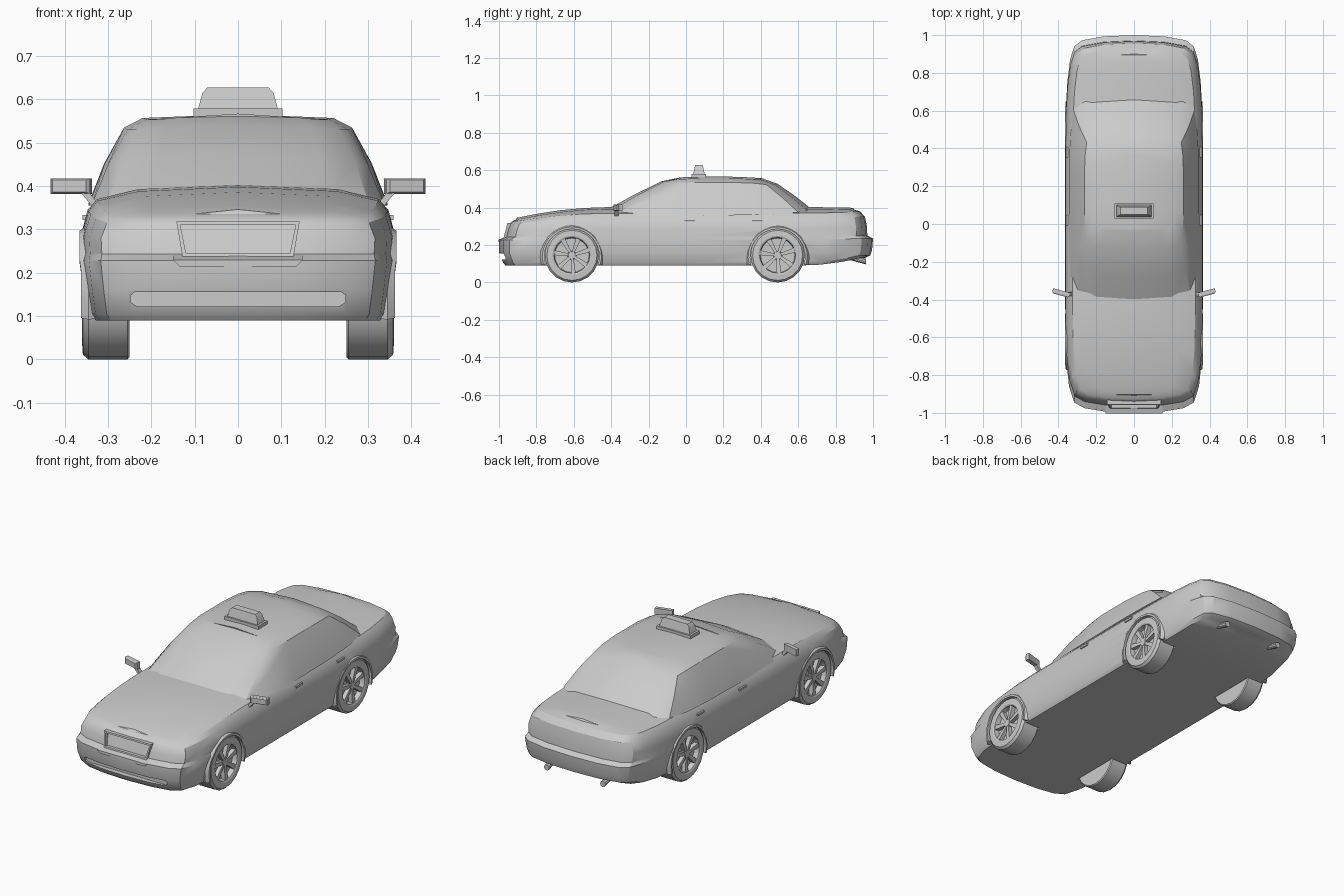
import bpy, bmesh, math
from mathutils import Vector, Matrix

if "Cube" in bpy.data.objects:
    bpy.data.objects.remove(bpy.data.objects["Cube"])


def make(name, bm, angle=30):
    bmesh.ops.recalc_face_normals(bm, faces=bm.faces)
    me = bpy.data.meshes.new(name)
    bm.to_mesh(me)
    bm.free()
    ob = bpy.data.objects.new(name, me)
    bpy.context.collection.objects.link(ob)
    ob["angle"] = angle
    return ob


def finish(ob):
    bpy.ops.object.select_all(action='DESELECT')
    bpy.context.view_layer.objects.active = ob
    ob.select_set(True)
    for m in list(ob.modifiers):
        bpy.ops.object.modifier_apply(modifier=m.name)
    bpy.ops.object.shade_smooth_by_angle(angle=math.radians(ob["angle"]))


def hull(bm, pts):
    vs = [bm.verts.new(p) for p in pts]
    r = bmesh.ops.convex_hull(bm, input=vs)
    junk = [v for v in r["geom_interior"] if isinstance(v, bmesh.types.BMVert)]
    bmesh.ops.delete(bm, geom=junk, context='VERTS')


def box(bm, x, y, z):
    hull(bm, [(a, b, c) for a in x for b in y for c in z])


def mirror(ob):
    m = ob.modifiers.new("mirror", 'MIRROR')
    m.use_axis[0] = True
    m.merge_threshold = 0.0005


def cut(ob, cutter):
    m = ob.modifiers.new("cut", 'BOOLEAN')
    m.operation, m.solver, m.object = 'DIFFERENCE', 'EXACT', cutter


def half_loft(name, rings, crown, bottom):
    """Skin stacked half outlines; caps run across to a centre line."""
    bm = bmesh.new()
    vr = [[bm.verts.new(p) for p in r] for r in rings]
    n = len(vr[0])
    for a, b in zip(vr, vr[1:]):
        for i in range(n - 1):
            bm.faces.new((a[i], a[i + 1], b[i + 1], b[i]))
    for ring, lift in [(vr[-1], crown)] + ([(vr[0], 0)] if bottom else []):
        mid = [ring[0]] + [bm.verts.new((0, v.co.y, v.co.z + lift)) for v in ring[1:-1]] + [ring[-1]]
        for i in range(n - 1):
            f = [ring[i], ring[i + 1], mid[i + 1], mid[i]]
            bm.faces.new(list(dict.fromkeys(f)))
    ob = make(name, bm, 28)
    mirror(ob)
    return ob


# lower body: one plan outline, scaled and lifted per level
PLAN = [(0, -1), (.42, -.993), (.72, -.975), (.87, -.945), (.945, -.86), (.98, -.74), (.995, -.6),
        (1, -.45), (1, 0), (1, .45), (.99, .62), (.97, .75), (.93, .87), (.87, .94), (.76, .972),
        (.45, .993), (0, 1)]
# half width, front, rear, z at nose, z at middle, z at tail
LEVELS = [(.338, .965, .955, .09, .09, .13), (.348, .978, .985, .105, .105, .145),
          (.356, 1, .995, .16, .16, .175), (.364, 1, 1, .228, .23, .235),
          (.361, .965, .97, .243, .245, .25), (.363, .956, .967, .28, .285, .30),
          (.347, .942, .957, .315, .345, .352), (.325, .928, .93, .328, .37, .38),
          (.23, .91, .90, .336, .393, .388)]


def level_z(y, f, m, r):
    t = min(1, max(0, (-.4 - y) / .5))
    u = min(1, max(0, (y - .6) / .33))
    return m + (f - m) * t * t + (r - m) * u * u


body_rings = []
for w, yf, yr, f, m, r in LEVELS:
    ring = []
    for px, py in PLAN:
        y = py * (yf if py < 0 else yr)
        ring.append((px * w, y, level_z(y, f, m, r)))
    body_rings.append(ring)
body = half_loft("body", body_rings, .010, True)

# cabin: belt line, roof edge and crown outlines
BELT = [(0, -.43, .385), (.2, -.41, .38), (.3, -.37, .365), (.338, -.28, .355), (.345, 0, .355),
        (.345, .3, .36), (.337, .48, .365), (.32, .60, .375), (.26, .655, .38), (0, .68, .385)]
ROOF = [(0, -.13, .541), (.17, -.12, .538), (.235, -.1, .53), (.255, -.05, .53), (.263, .05, .535),
        (.263, .25, .535), (.258, .37, .53), (.25, .43, .523), (.19, .475, .523), (0, .49, .527)]
CROWN = [(0, -.03, .561), (.14, -.03, .558), (.19, -.03, .553), (.21, 0, .554), (.22, .08, .557),
         (.22, .22, .557), (.215, .32, .554), (.2, .36, .551), (.15, .4, .55), (0, .42, .552)]
HALF = [((a[0] + b[0]) / 2 * 1.015, (a[1] + b[1]) / 2, (a[2] + b[2]) / 2 + .005)
        for a, b in zip(BELT, ROOF)]
cabin = half_loft("cabin", [BELT, HALF, ROOF, CROWN], .009, False)

# front panel surround, then recesses for panel and lower intake
bm = bmesh.new()
hull(bm, [(s * x, y, z) for s in (-1, 1)
          for x, y, z in [(.128, -.976, .236), (.142, -.955, .318), (.128, -.93, .236), (.142, -.92, .318)]])
surround = make("front_panel_surround", bm)

bm = bmesh.new()
hull(bm, [(s * x, y, z) for s in (-1, 1)
          for x, y, z in [(.12, -1.1, .245), (.133, -1.1, .31), (.12, -.955, .245), (.133, -.935, .31)]])
panel_cut = make("panel_cutter", bm)

bm = bmesh.new()
hull(bm, [(s * x, y, z) for s in (-1, 1) for y in (-1.1, -.955)
          for x, z in [(.232, .122), (.248, .132), (.248, .148), (.238, .156)]])
intake_cut = make("intake_cutter", bm)

bm = bmesh.new()
hull(bm, [(s * x, y, z) for s in (-1, 1)
          for x, y, z in [(.135, -1.002, .215), (.15, -1.002, .23), (.15, -.96, .242), (.135, -.96, .215)]])
finish(make("front_bumper_tab", bm))

cut(surround, panel_cut)
cut(body, panel_cut)
cut(body, intake_cut)
helpers = [panel_cut, intake_cut]

# wheels
R = .145
TYRE = [(.25, 0), (.25, .14), (.255, R), (.345, R), (.358, .134), (.36, .104), (.356, .096), (.33, .092), (.328, 0)]
SEG = 20


def ring_points(x, r, y, z, n=SEG):
    return [(x, y + r * math.cos(2 * math.pi * i / n), z + r * math.sin(2 * math.pi * i / n)) for i in range(n)]


for place, wy in (("front", -.61), ("rear", .49)):
    for side, s in (("right", 1), ("left", -1)):
        # tyre and dished rim
        bm = bmesh.new()
        rows = [[bm.verts.new(p) for p in ring_points(s * x, max(r, .004), wy, R)] for x, r in TYRE]
        for a, b in zip(rows, rows[1:]):
            for i in range(SEG):
                j = (i + 1) % SEG
                bm.faces.new((a[i], a[j], b[j], b[i]))
        bm.faces.new(rows[0])
        bm.faces.new(rows[-1])
        finish(make(f"{place}_{side}_wheel", bm))

        # hub and spokes
        bm = bmesh.new()
        hull(bm, ring_points(s * .32, .026, wy, R, 12) + ring_points(s * .352, .02, wy, R, 12))
        for k in range(7):
            c, d = math.cos(k * math.tau / 7 + .3), math.sin(k * math.tau / 7 + .3)
            hull(bm, [(s * x, wy + r * c - h * d, R + r * d + h * c)
                      for r, w, x1 in ((.012, .007, .349), (.096, .013, .353))
                      for h in (-w, w) for x in (.325, x1)])
        finish(make(f"{place}_{side}_spokes", bm))

        # wheel arch opening
        bm = bmesh.new()
        hull(bm, ring_points(s * .245, .149, wy, .139, 32) + ring_points(s * .45, .149, wy, .139, 32))
        arch_cut = make(f"{place}_{side}_arch_cutter", bm)
        cut(body, arch_cut)
        helpers.append(arch_cut)

        # arch flare
        bm = bmesh.new()
        rows = []
        for k in range(17):
            a = math.radians(-16 + k * 212 / 16)
            y, z = math.cos(a), math.sin(a)
            out = .366 if abs(y) < .8 else .362
            rows.append([bm.verts.new((s * x, wy + r * y, .139 + r * z))
                         for x, r in ((.33, .147), (out, .147), (out, .158), (.345, .17), (.33, .165))])
        for a, b in zip(rows, rows[1:]):
            for i in range(5):
                j = (i + 1) % 5
                bm.faces.new((a[i], a[j], b[j], b[i]))
        bm.faces.new(rows[0])
        bm.faces.new(rows[-1])
        finish(make(f"{place}_{side}_arch_flare", bm))

for ob in (surround, body, cabin):
    finish(ob)
for ob in helpers:
    ob.hide_render = True
    ob.hide_set(True)

# door mirrors
bm = bmesh.new()
box(bm, (-.047, .047), (-.012, .008), (-.018, .018))
hull(bm, [(x, -.019, z) for x in (-.04, .04) for z in (-.014, .014)] +
     [(x, -.011, z) for x in (-.047, .047) for z in (-.018, .018)])
bmesh.ops.transform(bm, matrix=Matrix.Translation((.384, -.36, .4)) @ Matrix.Rotation(math.radians(15), 4, 'Z'),
                    verts=bm.verts)
hull(bm, [(x, y, z) for x, z in ((.32, .355), (.335, .352), (.345, .388), (.362, .384)) for y in (-.382, -.36)])
ob = make("door_mirrors", bm)
mirror(ob)
finish(ob)

# door handles
bm = bmesh.new()
for y in (.02, .38):
    box(bm, (.34, .359), (y - .028, y + .028), (.322, .333))
ob = make("door_handles", bm)
mirror(ob)
finish(ob)

# exhaust tips
bm = bmesh.new()
ends = []
for y, z, r in ((.88, .132, .014), (.962, .112, .016)):
    ends += [(.17 + r * math.cos(k * math.tau / 10), y, z + r * math.sin(k * math.tau / 10)) for k in range(10)]
hull(bm, ends)
ob = make("exhaust_tips", bm)
mirror(ob)
finish(ob)

# roof sign
bm = bmesh.new()
box(bm, (-.103, .103), (.03, .108), (.55, .579))
hull(bm, [(s * x, .069 + t * y, z) for s in (-1, 1) for t in (-1, 1)
          for x, y, z in ((.092, .031, .578), (.082, .023, .615), (.071, .02, .627))])
finish(make("roof_sign", bm))
